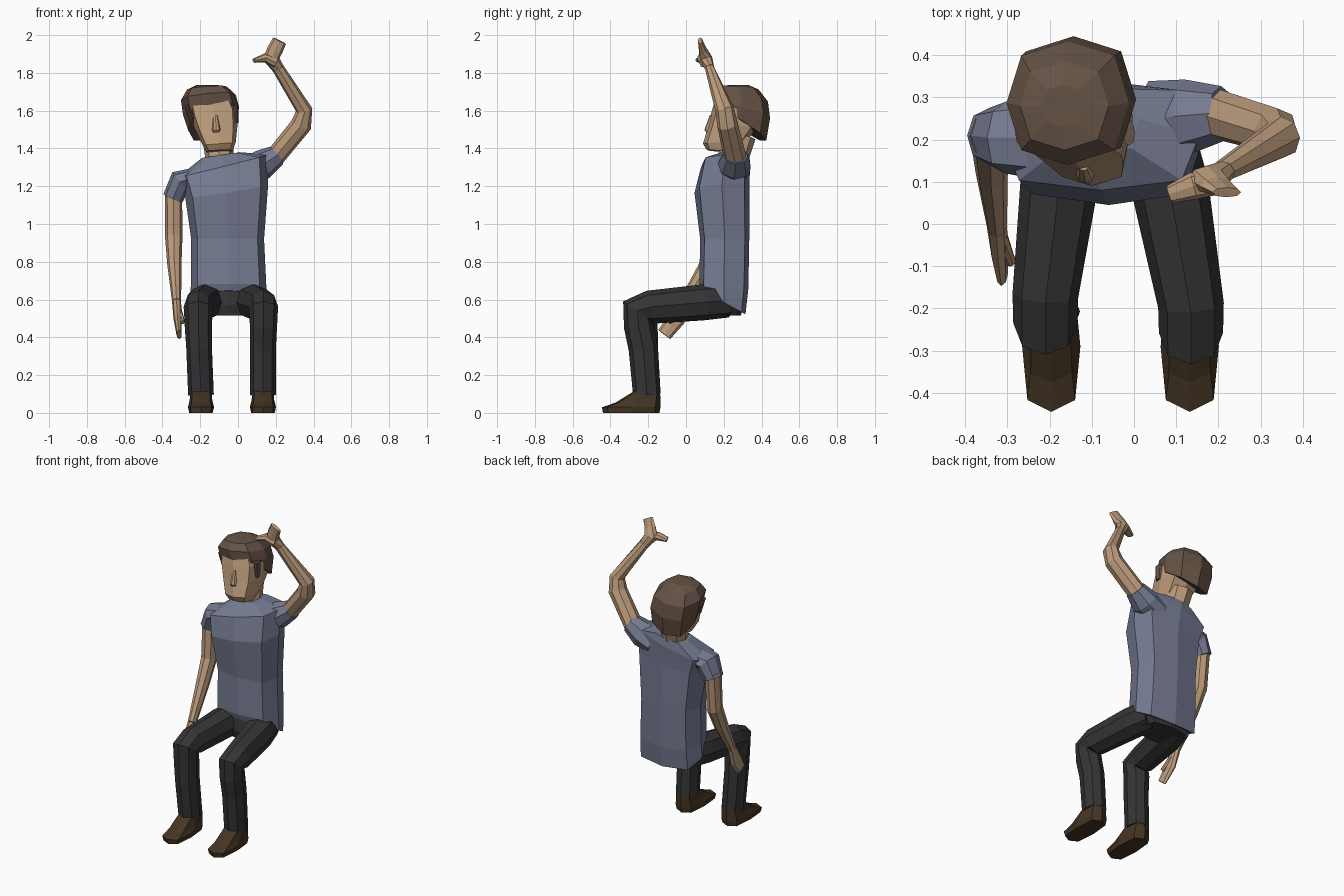
import bpy, bmesh
from mathutils import Vector


def mat(name, rgb):
    m = bpy.data.materials.new(name)
    m.diffuse_color = (*rgb, 1)
    return m


SKIN = mat("skin", (0.50, 0.33, 0.20))
SHIRT = mat("shirt_blue", (0.18, 0.20, 0.29))
CLOTH = mat("dark_cloth", (0.035, 0.035, 0.037))
HAIR = mat("hair_brown", (0.13, 0.085, 0.06))
LEATHER = mat("leather", (0.06, 0.036, 0.018))


def octagon(k):
    return [(0, -1), (k, -k), (1, 0), (k, k), (0, 1), (-k, k), (-1, 0), (-k, -k)]


def skin_rings(name, rings, material):
    """Join equal-sized rings of points into one closed flat-shaded mesh."""
    bm = bmesh.new()
    vs = [[bm.verts.new(p) for p in r] for r in rings]
    n = len(vs[0])
    for a, b in zip(vs, vs[1:]):
        for i in range(n):
            j = (i + 1) % n
            bm.faces.new((a[i], a[j], b[j], b[i]))
    bm.faces.new(vs[0][::-1])
    bm.faces.new(vs[-1])
    bmesh.ops.recalc_face_normals(bm, faces=bm.faces)
    me = bpy.data.meshes.new(name)
    bm.to_mesh(me)
    bm.free()
    me.materials.append(material)
    ob = bpy.data.objects.new(name, me)
    bpy.context.collection.objects.link(ob)
    return ob


def stack(name, levels, material, k=0.8):
    """levels: z, centre x, centre y, half width, half depth, slope in x, slope in y"""
    rings = []
    for z, cx, cy, hx, hy, sx, sy in levels:
        rings.append([(cx + u * hx, cy + v * hy, z + sx * u * hx + sy * v * hy)
                      for u, v in octagon(k)])
    return skin_rings(name, rings, material)


def limb(name, stations, material, ref=(0, 1, 0), k=0.72):
    """stations: x, y, z, radius along ref, radius across it"""
    pts = [Vector(s[:3]) for s in stations]
    rings = []
    for i, s in enumerate(stations):
        d = Vector()
        if i > 0:
            d += (pts[i] - pts[i - 1]).normalized()
        if i < len(pts) - 1:
            d += (pts[i + 1] - pts[i]).normalized()
        d.normalize()
        a = Vector(ref)
        a = (a - d * a.dot(d)).normalized()
        b = d.cross(a)
        rings.append([pts[i] + a * u * s[3] + b * v * s[4] for u, v in octagon(k)])
    return skin_rings(name, rings, material)


# Shirt body, leaning shoulders
stack("shirt", [
    (0.585, -0.05, 0.20, 0.205, 0.115, 0, -0.55),
    (0.67, -0.05, 0.20, 0.20, 0.13, 0, -0.1),
    (0.92, -0.055, 0.205, 0.193, 0.13, 0, 0),
    (1.18, -0.06, 0.19, 0.22, 0.145, 0.15, 0.1),
    (1.31, -0.08, 0.21, 0.235, 0.13, 0.25, 0.05),
    (1.365, -0.09, 0.25, 0.10, 0.085, 0.15, 0)], SHIRT, 0.82)
limb("sleeve_hanging", [
    (-0.22, 0.205, 1.25, 0.10, 0.05), (-0.305, 0.205, 1.225, 0.085, 0.065),
    (-0.345, 0.21, 1.135, 0.065, 0.055)], SHIRT)
limb("sleeve_raised", [
    (0.05, 0.24, 1.28, 0.10, 0.07), (0.13, 0.255, 1.315, 0.088, 0.08),
    (0.21, 0.262, 1.365, 0.065, 0.056)], SHIRT)

# Arms
limb("hanging_arm", [
    (-0.342, 0.21, 1.18, 0.055, 0.046), (-0.34, 0.19, 0.93, 0.05, 0.046),
    (-0.337, 0.12, 0.79, 0.045, 0.038), (-0.325, -0.005, 0.59, 0.03, 0.024)], SKIN)
limb("hanging_hand", [
    (-0.325, -0.005, 0.59, 0.03, 0.024), (-0.32, -0.05, 0.50, 0.048, 0.022),
    (-0.312, -0.115, 0.415, 0.04, 0.014)], SKIN)
limb("hanging_thumb", [
    (-0.315, -0.03, 0.55, 0.02, 0.016), (-0.292, -0.09, 0.48, 0.014, 0.012)], SKIN)
limb("raised_arm", [
    (0.18, 0.265, 1.335, 0.06, 0.052), (0.335, 0.22, 1.525, 0.055, 0.056),
    (0.35, 0.205, 1.605, 0.05, 0.044), (0.212, 0.125, 1.825, 0.025, 0.032)], SKIN)
limb("raised_hand", [
    (0.212, 0.125, 1.825, 0.025, 0.032), (0.175, 0.105, 1.875, 0.035, 0.045),
    (0.195, 0.09, 1.92, 0.022, 0.042), (0.22, 0.075, 1.97, 0.012, 0.038)], SKIN)
limb("raised_fingers", [
    (0.20, 0.10, 1.855, 0.03, 0.03), (0.14, 0.09, 1.88, 0.032, 0.024),
    (0.085, 0.07, 1.865, 0.022, 0.012)], SKIN)

# Neck and head, tilted back and to the side
limb("neck", [(-0.095, 0.245, 1.33, 0.08, 0.075), (-0.11, 0.28, 1.47, 0.09, 0.08)], SKIN)
stack("head", [
    (1.385, -0.098, 0.18, 0.07, 0.07, 0.05, -0.1),
    (1.425, -0.10, 0.20, 0.088, 0.11, 0.08, 0),
    (1.51, -0.115, 0.245, 0.112, 0.13, 0.1, 0),
    (1.60, -0.132, 0.27, 0.127, 0.133, 0.1, 0),
    (1.68, -0.15, 0.28, 0.11, 0.12, 0.1, 0)], SKIN)
limb("nose", [
    (-0.12, 0.138, 1.575, 0.012, 0.012), (-0.115, 0.117, 1.50, 0.02, 0.022),
    (-0.115, 0.128, 1.482, 0.014, 0.024)], SKIN)
stack("hair", [
    (1.525, -0.133, 0.29, 0.132, 0.135, 0.2, -0.62),
    (1.60, -0.143, 0.295, 0.148, 0.15, 0.15, -0.27),
    (1.67, -0.157, 0.287, 0.145, 0.147, 0.1, -0.15),
    (1.72, -0.165, 0.28, 0.105, 0.105, 0.08, -0.08),
    (1.736, -0.168, 0.28, 0.05, 0.05, 0, 0)], HAIR, 0.76)
for side, x0, x1 in (("left", -0.012, -0.008), ("right", -0.268, -0.245)):
    limb("sideburn_" + side, [
        (x0, 0.215, 1.63, 0.03, 0.014), (x1, 0.215, 1.535, 0.02, 0.01)], HAIR)

# Trouser seat
stack("trouser_seat", [
    (0.515, -0.05, 0.19, 0.15, 0.10, 0, 0),
    (0.57, -0.05, 0.19, 0.185, 0.115, 0, 0),
    (0.66, -0.05, 0.20, 0.18, 0.11, 0, 0)], CLOTH)

# Bent legs and shoes: hip, thigh, knee, foot x and knee shift
for side, hip, thigh, knee, foot, dy in (("right", -0.15, -0.178, -0.21, -0.196, 0.015),
                                         ("left", 0.05, 0.085, 0.135, 0.132, -0.008)):
    limb("trouser_leg_" + side, [
        (hip, 0.22, 0.595, 0.09, 0.09),
        (thigh, 0.09, 0.585, 0.092, 0.095),
        (knee, -0.185 + dy, 0.56, 0.078, 0.088),
        (knee, -0.25 + dy, 0.54, 0.076, 0.09),
        (knee, -0.243 + dy, 0.46, 0.072, 0.078),
        (knee * 0.98, -0.226, 0.34, 0.068, 0.078),
        (foot, -0.207, 0.095, 0.068, 0.073)], CLOTH, (1, 0, 0))
    stack("shoe_" + side, [
        (0.0, foot, -0.29, 0.062, 0.15, 0, 0),
        (0.03, foot, -0.29, 0.069, 0.155, 0, 0),
        (0.068, foot, -0.255, 0.06, 0.12, 0, 0.12),
        (0.115, foot, -0.207, 0.056, 0.068, 0, 0)], LEATHER, 0.82)
